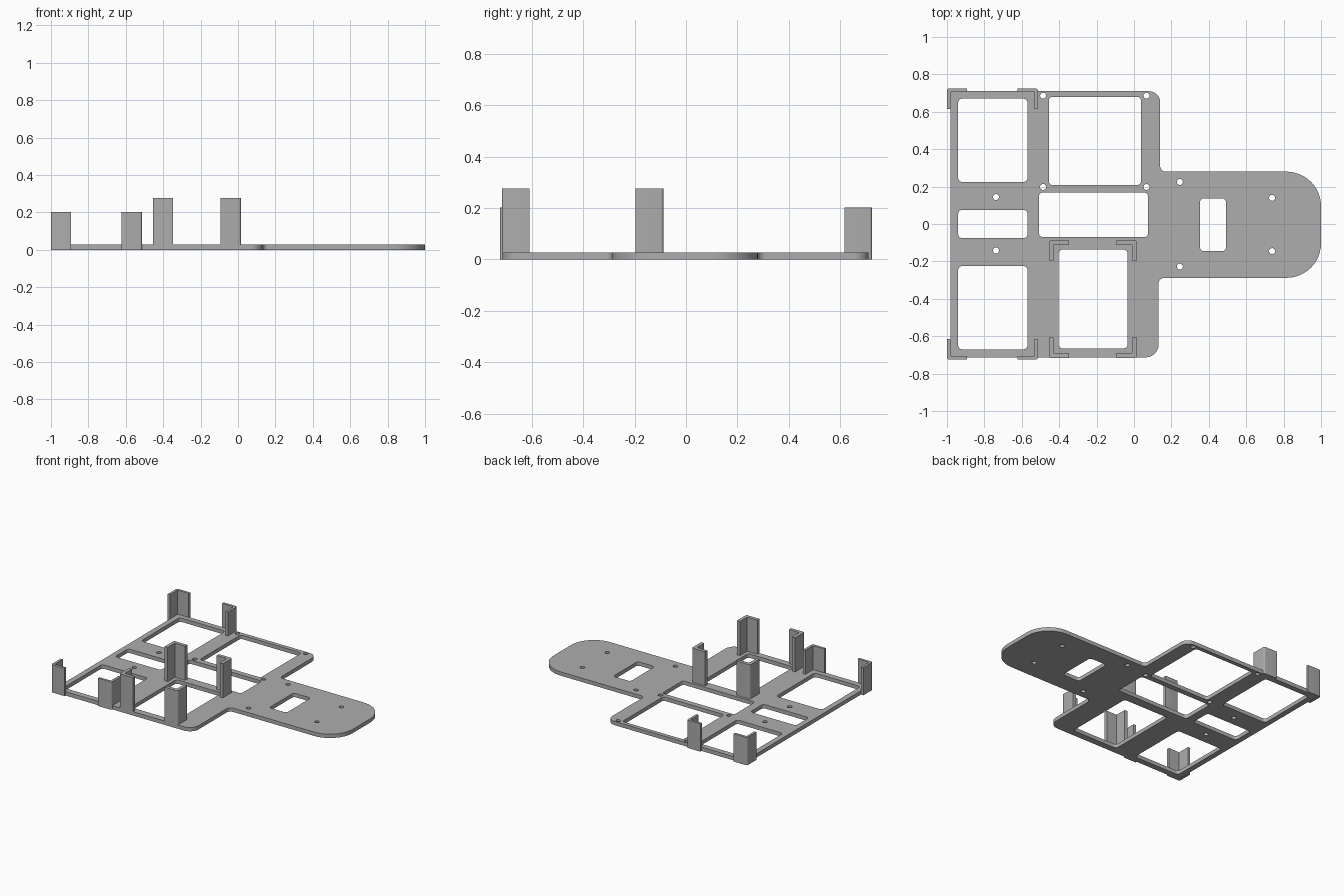
import bpy
import math
from mathutils import Vector

cube = bpy.data.objects.get("Cube")
if cube:
    bpy.data.objects.remove(cube, do_unlink=True)

grey = bpy.data.materials.new("plain grey")
grey.use_nodes = True
GREY = (0.42, 0.42, 0.42, 1)
grey.diffuse_color = GREY
grey.node_tree.nodes["Principled BSDF"].inputs["Base Color"].default_value = GREY


def rounded(corners, steps=8):
    """Outline from (x, y, radius) corners, each replaced by an arc."""
    out = []
    n = len(corners)
    for i, (x, y, r) in enumerate(corners):
        p = Vector((x, y))
        if r == 0:
            out.append(p)
            continue
        a = (Vector(corners[i - 1][:2]) - p).normalized()
        b = (Vector(corners[(i + 1) % n][:2]) - p).normalized()
        centre = p + (a + b) * r
        for k in range(steps + 1):
            t = k / steps * math.pi / 2
            out.append(centre - b * r * math.cos(t) - a * r * math.sin(t))
    return out


def rectangle(x0, x1, y0, y1, r=0.02):
    return rounded([(x0, y0, r), (x1, y0, r), (x1, y1, r), (x0, y1, r)], 5)


def circle(x, y, r=0.016, n=20):
    return [Vector((x + r * math.cos(math.tau * k / n), y + r * math.sin(math.tau * k / n)))
            for k in range(n)]


def extrude(name, outlines, z0, z1):
    """Solid from an outer outline and any hole outlines."""
    curve = bpy.data.curves.new(name, "CURVE")
    curve.dimensions = "2D"
    curve.fill_mode = "BOTH"
    curve.extrude = (z1 - z0) / 2
    for pts in outlines:
        spline = curve.splines.new("POLY")
        spline.points.add(len(pts) - 1)
        for point, p in zip(spline.points, pts):
            point.co = (p.x, p.y, 0, 1)
        spline.use_cyclic_u = True
    obj = bpy.data.objects.new(name, curve)
    obj.location.z = (z0 + z1) / 2
    bpy.context.collection.objects.link(obj)
    bpy.ops.object.select_all(action="DESELECT")
    obj.select_set(True)
    bpy.context.view_layer.objects.active = obj
    bpy.ops.object.convert(target="MESH")
    obj = bpy.context.object
    bpy.ops.object.mode_set(mode="EDIT")
    bpy.ops.mesh.select_all(action="SELECT")
    bpy.ops.mesh.remove_doubles(threshold=0.0001)
    bpy.ops.mesh.normals_make_consistent(inside=False)
    bpy.ops.object.mode_set(mode="OBJECT")
    obj.data.materials.clear()
    obj.data.materials.append(grey)
    bpy.ops.object.shade_smooth_by_angle(angle=math.radians(30))
    return obj


def bracket(name, x, y, dx, dy, thick, z0, z1):
    """Angle post with its outer corner at x, y and arms running along dx, dy."""
    arm = 0.108
    shape = [(0, 0, 0.01), (arm, 0, 0), (arm, thick, 0),
             (thick, thick, 0), (thick, arm, 0), (0, arm, 0)]
    extrude(name, [rounded([(x + dx * u, y + dy * v, r) for u, v, r in shape], 4)], z0, z1)


# Base plate: wide frame with a rounded tongue
outline = rounded([
    (-0.98, -0.713, 0), (0.132, -0.713, 0.07), (0.132, -0.288, 0.03),
    (1.0, -0.288, 0.185), (1.0, 0.28, 0.185), (0.14, 0.28, 0.03),
    (0.14, 0.71, 0.06), (-0.98, 0.71, 0)], 12)

# Openings in the frame and tongue
windows = [
    rectangle(-0.94, -0.57, 0.225, 0.67),
    rectangle(-0.94, -0.57, -0.075, 0.075),
    rectangle(-0.94, -0.57, -0.67, -0.225),
    rectangle(-0.455, 0.037, 0.208, 0.68),
    rectangle(-0.508, 0.075, -0.07, 0.168),
    rectangle(-0.403, -0.035, -0.665, -0.137),
    rectangle(0.353, 0.492, -0.145, 0.137),
]

# Screw holes
screws = [circle(x, y) for x, y in (
    (-0.486, 0.686), (0.067, 0.686), (-0.486, 0.198), (0.067, 0.198),
    (-0.738, 0.144), (-0.738, -0.142), (0.245, 0.225), (0.245, -0.228),
    (0.738, 0.14), (0.738, -0.145))]

PLATE = 0.028
extrude("base_plate", [outline] + windows + screws, 0, PLATE)

# Low posts wrap the outer frame; tall posts stand around the inner opening
for side, y, dy in (("front", -0.724, 1), ("back", 0.724, -1)):
    bracket("low_post_" + side + "_right", -1.0, y, 1, dy, 0.018, 0, 0.203)
    bracket("low_post_" + side + "_left", -0.514, y, -1, dy, 0.018, 0, 0.203)
for side, y, dy in (("front", -0.716, 1), ("back", -0.088, -1)):
    bracket("tall_post_" + side + "_right", -0.455, y, 1, dy, 0.025, PLATE, 0.277)
    bracket("tall_post_" + side + "_left", 0.015, y, -1, dy, 0.025, PLATE, 0.277)
